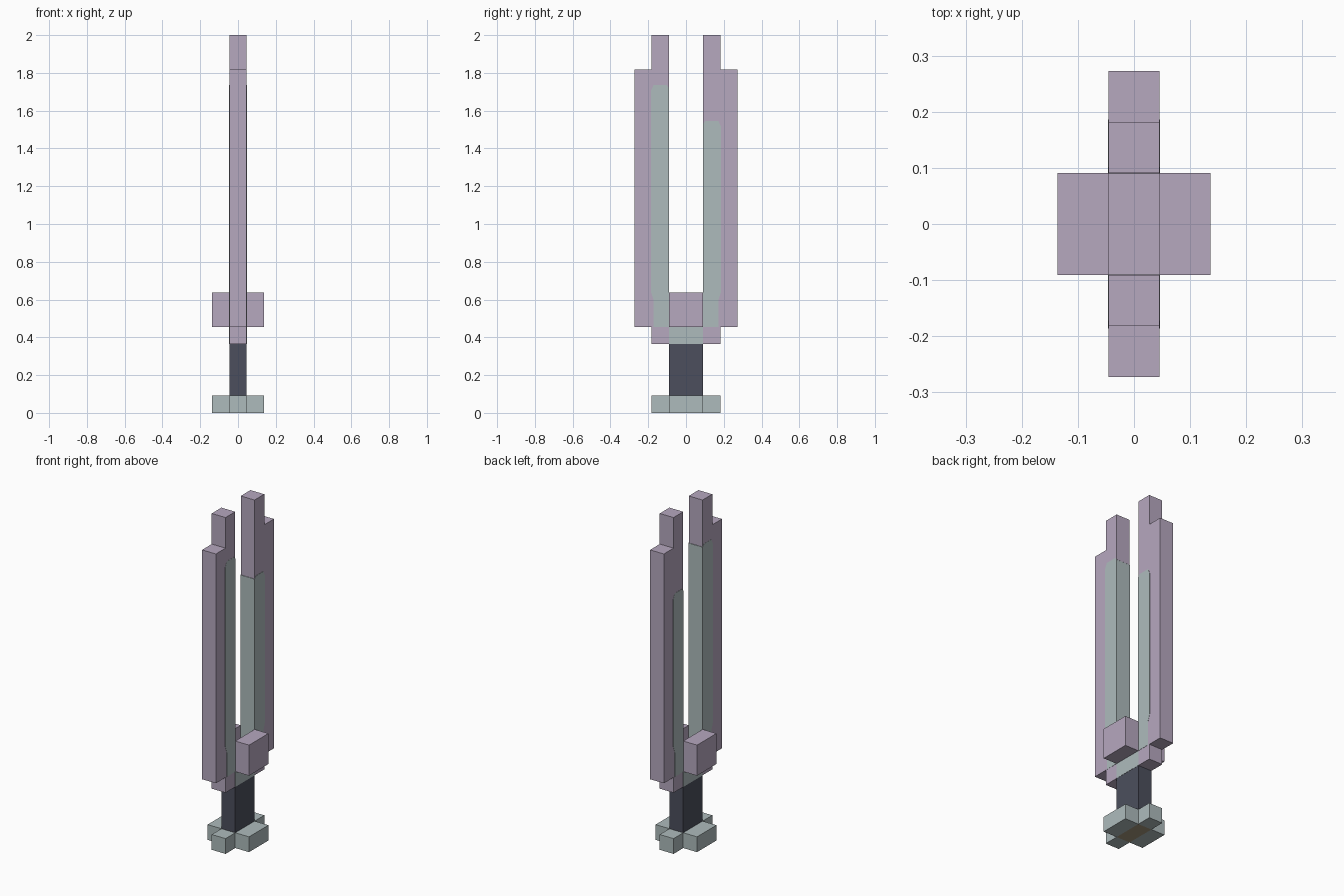
import bpy
import bmesh

U = 1 / 11  # one block

cube = bpy.data.objects.get("Cube")
if cube:
    bpy.data.objects.remove(cube, do_unlink=True)


def make_material(name, rgb):
    lin = [((c / 255 + 0.055) / 1.055) ** 2.4 for c in rgb]
    m = bpy.data.materials.new(name)
    m.use_nodes = True
    m.diffuse_color = (*lin, 1)
    bsdf = m.node_tree.nodes["Principled BSDF"]
    bsdf.inputs["Base Color"].default_value = (*lin, 1)
    bsdf.inputs["Roughness"].default_value = 0.8
    return m


MAUVE = make_material("mauve", (182, 168, 191))
SAGE = make_material("pale sage", (174, 187, 188))
SLATE = make_material("dark slate", (76, 79, 93))
TAUPE = make_material("taupe", (165, 152, 125))


def extrude_profile(name, yz, half_x, mat):
    """Extrude a side outline (y, z) symmetrically along x."""
    bm = bmesh.new()
    face = bm.faces.new([bm.verts.new((-half_x, y, z)) for y, z in yz])
    new = bmesh.ops.extrude_face_region(bm, geom=[face])["geom"]
    verts = [g for g in new if isinstance(g, bmesh.types.BMVert)]
    bmesh.ops.translate(bm, verts=verts, vec=(2 * half_x, 0, 0))
    bmesh.ops.recalc_face_normals(bm, faces=bm.faces)
    return finish(name, bm, mat)


def box(name, lo, hi, mat):
    """Box between two corners."""
    bm = bmesh.new()
    bmesh.ops.create_cube(bm, size=1)
    for v in bm.verts:
        v.co = [hi[i] if v.co[i] > 0 else lo[i] for i in range(3)]
    return finish(name, bm, mat)


def finish(name, bm, mat):
    me = bpy.data.meshes.new(name)
    bm.to_mesh(me)
    bm.free()
    me.materials.append(mat)
    ob = bpy.data.objects.new(name, me)
    bpy.context.scene.collection.objects.link(ob)
    return ob


# Forked blade: half outline mirrored across y
half = [(1, 5), (1, 22), (2, 22), (2, 20), (3, 20), (3, 5), (2, 5), (2, 4)]
outline = [(y * U, z * U) for y, z in half]
outline += [(-y, z) for y, z in reversed(outline)]
extrude_profile("forked_blade", outline, U / 2, MAUVE)

# Pale inlays on the sides and inner edge of each prong
for name, side, top in (("front_inlay", -1, 1.735), ("back_inlay", 1, 1.545)):
    shape = [(0.0899, 5 * U), (0.172, 5 * U), (0.172, 0.60), (0.186, 0.64),
             (0.186, top - 0.03), (0.172, top), (0.102, top), (0.0899, top - 0.015)]
    extrude_profile(name, [(side * y, z) for y, z in shape], U / 2 + 0.001, SAGE)

# Pale band at the root of the fork
box("root_inlay", (-U / 2 - 0.001, -U, 4 * U), (U / 2 + 0.001, U, 5 * U - 0.0005), SAGE)

# Guard blocks on both flat sides
for name, s in (("left_guard", 1), ("right_guard", -1)):
    xs = sorted((s * U / 2, s * 1.5 * U))
    box(name, (xs[0], -U, 5 * U), (xs[1], U, 7 * U), MAUVE)

# Grip
box("grip", (-U / 2, -U, U), (U / 2, U, 4 * U), SLATE)

# Cross-shaped pommel with a darker underside in the middle
core = box("pommel_core", (-U / 2, -U, 0), (U / 2, U, U), SAGE)
core.data.materials.append(TAUPE)
for p in core.data.polygons:
    p.material_index = 1 if p.normal.z < -0.5 else 0
for s, xn, yn in ((1, "left", "back"), (-1, "right", "front")):
    xs = sorted((s * U / 2, s * 1.5 * U))
    ys = sorted((s * U, s * 2 * U))
    box("pommel_" + xn, (xs[0], -U, 0), (xs[1], U, U), SAGE)
    box("pommel_" + yn, (-U / 2, ys[0], 0), (U / 2, ys[1], U), SAGE)
